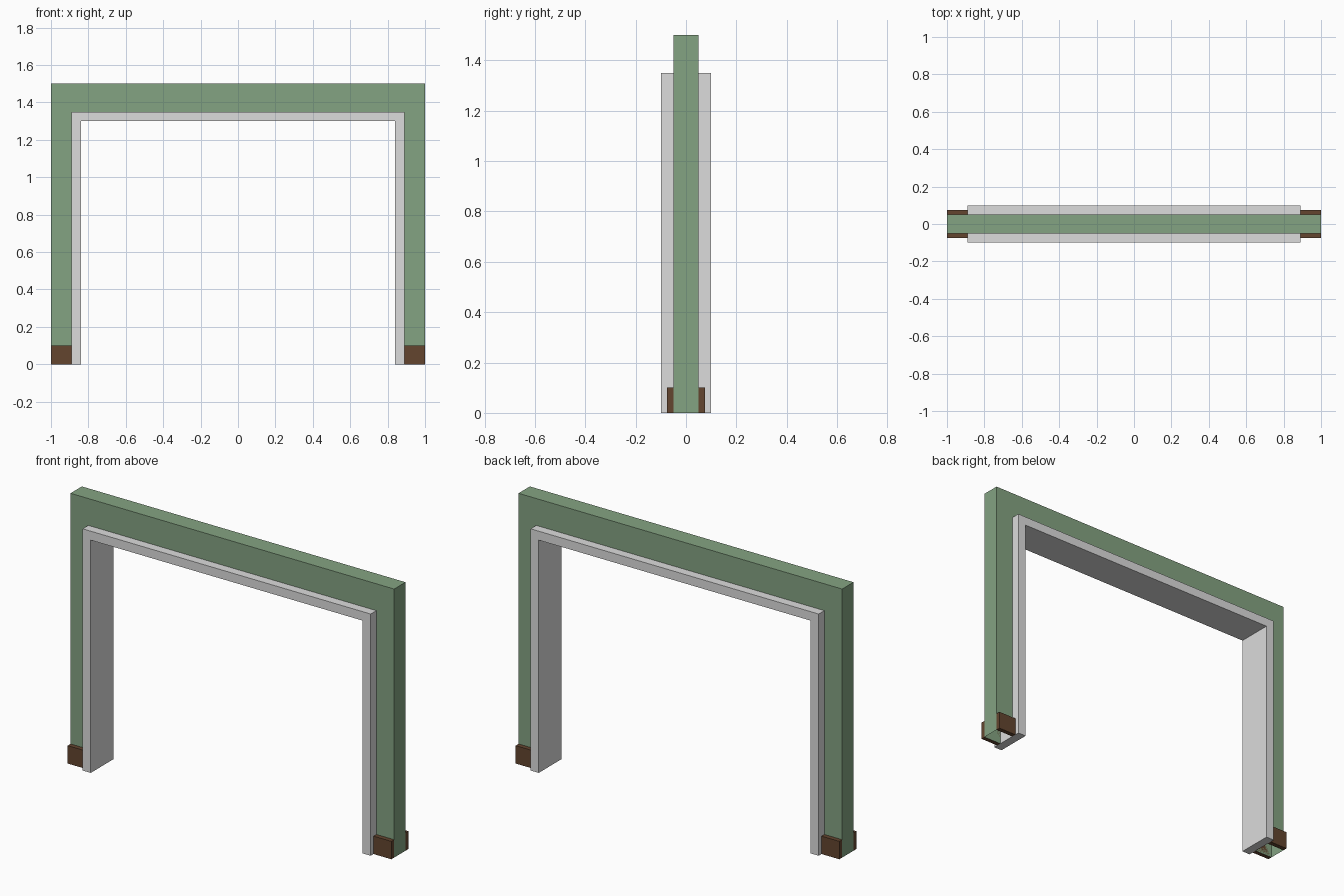
import bpy
import bmesh
from mathutils import Vector

cube = bpy.data.objects.get("Cube")
if cube:
    bpy.data.objects.remove(cube, do_unlink=True)


def material(name, rgb):
    linear = [((c / 255 + 0.055) / 1.055) ** 2.4 for c in rgb]
    mat = bpy.data.materials.new(name)
    mat.use_nodes = True
    mat.diffuse_color = (*linear, 1)
    mat.node_tree.nodes["Principled BSDF"].inputs["Base Color"].default_value = (*linear, 1)
    return mat


def finish(name, bm, mat):
    mesh = bpy.data.meshes.new(name)
    bm.to_mesh(mesh)
    bm.free()
    mesh.materials.append(mat)
    obj = bpy.data.objects.new(name, mesh)
    bpy.context.collection.objects.link(obj)
    return obj


def arch(name, outer, top, inner, inner_top, half_depth, mat, open_inside=False):
    """Upside-down U outline extruded through its depth."""
    outline = [(-outer, 0), (-outer, top), (outer, top), (outer, 0),
               (inner, 0), (inner, inner_top), (-inner, inner_top), (-inner, 0)]
    bm = bmesh.new()
    face = bm.faces.new([bm.verts.new((x, -half_depth, z)) for x, z in outline])
    side = bmesh.ops.extrude_face_region(bm, geom=[face], use_keep_orig=True)
    verts = [v for v in side["geom"] if isinstance(v, bmesh.types.BMVert)]
    bmesh.ops.translate(bm, verts=verts, vec=(0, 2 * half_depth, 0))
    bmesh.ops.recalc_face_normals(bm, faces=bm.faces[:])
    if open_inside:
        # The wall shell has no underside and no reveal behind the lining
        hidden = []
        for f in bm.faces:
            c = f.calc_center_median()
            depth_wise = abs(f.normal.y) < 0.5
            if depth_wise and abs(c.x) < outer - 0.01 and c.z < top - 0.01:
                hidden.append(f)
        bmesh.ops.delete(bm, geom=hidden, context="FACES_ONLY")
    return finish(name, bm, mat)


def box(name, low, high, mat):
    low, high = Vector(low), Vector(high)
    bm = bmesh.new()
    bmesh.ops.create_cube(bm, size=1)
    bmesh.ops.scale(bm, verts=bm.verts[:], vec=high - low)
    bmesh.ops.translate(bm, verts=bm.verts[:], vec=(low + high) / 2)
    return finish(name, bm, mat)


green = material("sage green wall", (132, 163, 130))
grey = material("light grey lining", (220, 220, 220))
brown = material("brown skirting", (99, 69, 47))

EDGE, FRAME_TOP = 0.89, 1.35

# Wall around the opening, and the lining inside it
arch("wall", 1, 1.5, EDGE, FRAME_TOP, 0.05, green, open_inside=True)
arch("door_frame", EDGE, FRAME_TOP, 0.84, 1.3, 0.1, grey)

# Skirting boards on both faces of each leg
for side, x in (("right", -1), ("left", EDGE)):
    for face, y in (("front", -0.075), ("back", 0.05)):
        box(f"skirting_{face}_{side}", (x, y, 0), (x + 1 - EDGE, y + 0.025, 0.1), brown)
